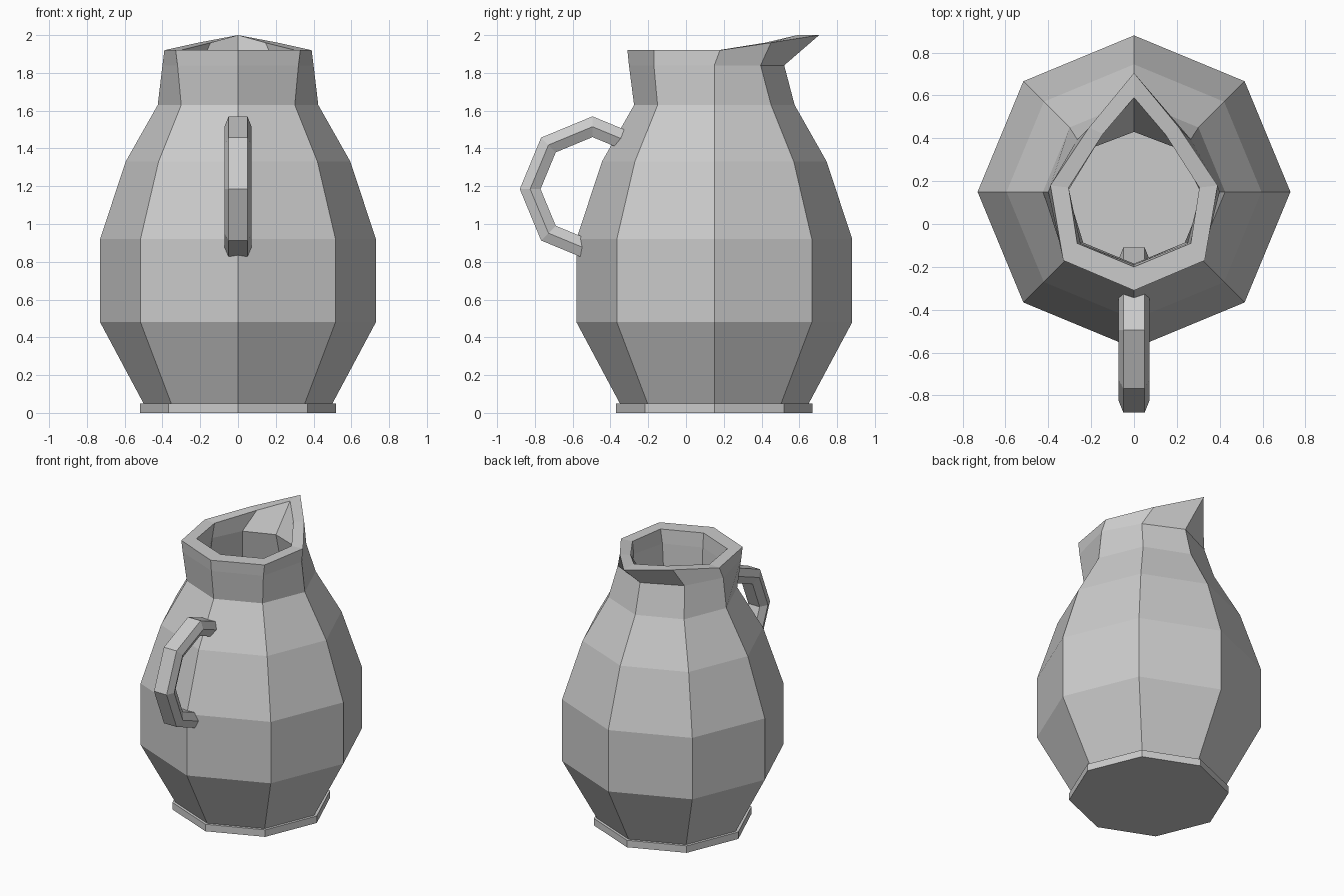
import bpy
from math import sin, cos, pi

if "Cube" in bpy.data.objects:
    bpy.data.objects.remove(bpy.data.objects["Cube"])

CY = 0.15  # body axis is set back from the handle


def ring(r, z):
    return [(r * cos(k * pi / 4), CY + r * sin(k * pi / 4), z) for k in range(8)]


def mirrored(side, front, back):
    """Ring from right-hand points (0, 45, -45 degrees) plus centre points."""
    a, b, c = side
    flip = lambda p: (-p[0], p[1], p[2])
    return [a, b, back, flip(b), flip(a), flip(c), front, c]


def loft(name, rings, cap=True, closed=False):
    n = len(rings[0])
    verts = [p for r in rings for p in r]
    faces = []
    m = len(rings)
    for i in range(m if closed else m - 1):
        j = (i + 1) % m
        for k in range(n):
            l = (k + 1) % n
            faces.append((i * n + k, i * n + l, j * n + l, j * n + k))
    if cap:
        faces.append(tuple(reversed(range(n))))
        faces.append(tuple((m - 1) * n + k for k in range(n)))
    mesh = bpy.data.meshes.new(name)
    mesh.from_pydata(verts, [], faces)
    mesh.update()
    ob = bpy.data.objects.new(name, mesh)
    bpy.context.collection.objects.link(ob)
    return ob


# Hollow body: outside wall, pulled spout, flat rim, then inside wall and floor
outer = [ring(r, z) for r, z in
         [(0.52, 0), (0.52, 0.05), (0.50, 0.05), (0.73, 0.48),
          (0.73, 0.92), (0.595, 1.33), (0.425, 1.63)]]
throat = mirrored([(0.40, 0.15, 1.84), (0.265, 0.395, 1.84), (0.32, -0.17, 1.84)],
                  (0, -0.302, 1.84), (0, 0.52, 1.84))
rim_out = mirrored([(0.39, 0.18, 1.92), (0.21, 0.45, 1.96), (0.33, -0.17, 1.92)],
                   (0, -0.31, 1.92), (0, 0.705, 2.0))
rim_in = mirrored([(0.305, 0.17, 1.92), (0.145, 0.42, 1.96), (0.265, -0.09, 1.92)],
                  (0, -0.20, 1.92), (0, 0.59, 2.0))
throat_in = mirrored([(0.31, 0.15, 1.82), (0.21, 0.35, 1.82), (0.25, -0.09, 1.82)],
                     (0, -0.19, 1.82), (0, 0.43, 1.82))
inner = [ring(r, z) for r, z in
         [(0.335, 1.60), (0.50, 1.30), (0.635, 0.90), (0.635, 0.50), (0.43, 0.12)]]
loft("pitcher_body", outer + [throat, rim_out, rim_in, throat_in] + inner)

# Handle: eight-segment ring that passes through the body wall
section = [(0.05, 0.055), (0.072, 0), (0.045, -0.055),
           (-0.045, -0.055), (-0.072, 0), (-0.05, 0.055)]
hoop = []
for k in range(8):
    a = k * pi / 4
    hoop.append([(x, -0.495 + (0.33 + d) * cos(a), 1.185 + (0.33 + d) * sin(a))
                 for x, d in section])
handle = loft("handle", hoop, cap=False, closed=True)
handle.data.flip_normals()
